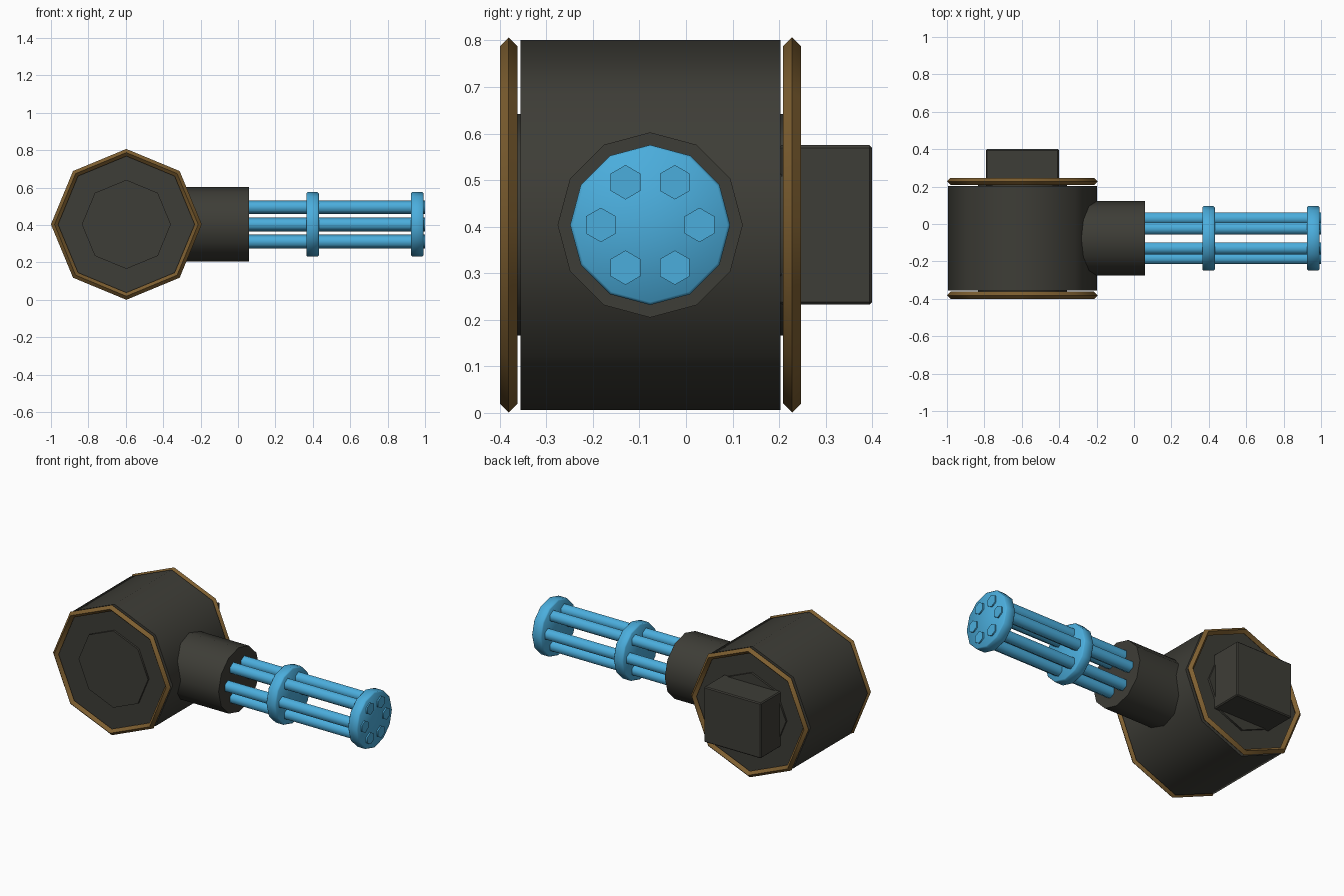
import bpy, bmesh, math
from mathutils import Matrix, Vector

if "Cube" in bpy.data.objects:
    bpy.data.objects.remove(bpy.data.objects["Cube"])

CX, CZ = -0.597, 0.4035      # drum axis
GY = -0.077                  # gun axis (runs along x)


def material(name, rgb):
    m = bpy.data.materials.new(name)
    m.diffuse_color = (*rgb, 1)
    m.use_nodes = True
    m.node_tree.nodes["Principled BSDF"].inputs["Base Color"].default_value = m.diffuse_color
    return m


DARK = material("dark_metal", (0.048, 0.047, 0.038))
BRONZE = material("bronze", (0.21, 0.115, 0.03))
BLUE = material("bright_blue", (0.07, 0.42, 0.72))


def finish(name, bm, mat, smooth_angle):
    bmesh.ops.recalc_face_normals(bm, faces=bm.faces)
    me = bpy.data.meshes.new(name)
    bm.to_mesh(me)
    bm.free()
    me.materials.append(mat)
    ob = bpy.data.objects.new(name, me)
    bpy.context.collection.objects.link(ob)
    bpy.ops.object.select_all(action='DESELECT')
    ob.select_set(True)
    bpy.context.view_layer.objects.active = ob
    bpy.ops.object.shade_smooth_by_angle(angle=math.radians(smooth_angle))
    return ob


def prism(name, axis, a, b, c, r, n, mat, smooth_angle=60, bevel=0):
    """Capped n-sided prism along x or y from a to b; c = centre of the other two axes."""
    bm = bmesh.new()
    rings = []
    steps = [(a, r), (b, r)]
    if bevel:
        steps = [(a, r - bevel), (a + bevel, r), (b - bevel, r), (b, r - bevel)]
    for t, rad in steps:
        ring = []
        for i in range(n):
            ang = 2 * math.pi * i / n
            u, z = c[0] + rad * math.sin(ang), c[1] + rad * math.cos(ang)
            ring.append(bm.verts.new((t, u, z) if axis == 'x' else (u, t, z)))
        rings.append(ring)
    for p, q in zip(rings, rings[1:]):
        for i in range(n):
            j = (i + 1) % n
            bm.faces.new((p[i], p[j], q[j], q[i]))
    bm.faces.new(rings[0])
    bm.faces.new(rings[-1])
    return finish(name, bm, mat, smooth_angle)


def diamond_ring(name, y, major, minor):
    """Eight-sided ring with a diamond cross-section."""
    bm = bmesh.new()
    loops = []
    for i in range(8):
        a = math.pi * i / 4
        d = Vector((math.sin(a), 0, math.cos(a)))
        mid = Vector((CX, y, CZ)) + d * major
        loops.append([bm.verts.new(mid + o) for o in
                      (d * minor, Vector((0, minor, 0)), -d * minor, Vector((0, -minor, 0)))])
    for i in range(8):
        p, q = loops[i], loops[(i + 1) % 8]
        for k in range(4):
            m = (k + 1) % 4
            bm.faces.new((p[k], p[m], q[m], q[k]))
    return finish(name, bm, BRONZE, 60)


# Octagonal drum, with a smaller boss standing slightly proud of both ends
prism("drum_body", 'y', -0.356, 0.203, (CX, CZ), 0.398, 8, DARK)
prism("drum_boss", 'y', -0.368, 0.215, (CX, CZ), 0.238, 8, DARK)

# Bronze rims at both ends
diamond_ring("front_rim", -0.381, 0.384, 0.0192)
diamond_ring("back_rim", 0.228, 0.384, 0.0192)

# Mounting block on the back
bm = bmesh.new()
bmesh.ops.create_cube(bm, size=1, matrix=Matrix.Translation((CX, 0.3, CZ))
                      @ Matrix.Diagonal((0.39, 0.2, 0.343, 1)))
bmesh.ops.bevel(bm, geom=bm.edges[:], offset=0.006, segments=1, affect='EDGES')
finish("mounting_block", bm, DARK, 30)

# Neck that joins the barrels to the drum
prism("neck", 'x', -0.42, 0.06, (GY, CZ), 0.199, 12, DARK)

# Two clamp discs around the barrels
prism("middle_disc", 'x', 0.365, 0.432, (GY, CZ), 0.172, 12, BLUE, bevel=0.006)
prism("muzzle_disc", 'x', 0.925, 0.992, (GY, CZ), 0.172, 12, BLUE, bevel=0.006)

# Six hexagonal barrels
for i in range(6):
    a = math.pi * i / 3
    c = (GY + 0.106 * math.cos(a), CZ + 0.106 * math.sin(a))
    prism(f"barrel_{i + 1}", 'x', 0.03, 1.0, c, 0.037, 6, BLUE, 65)
